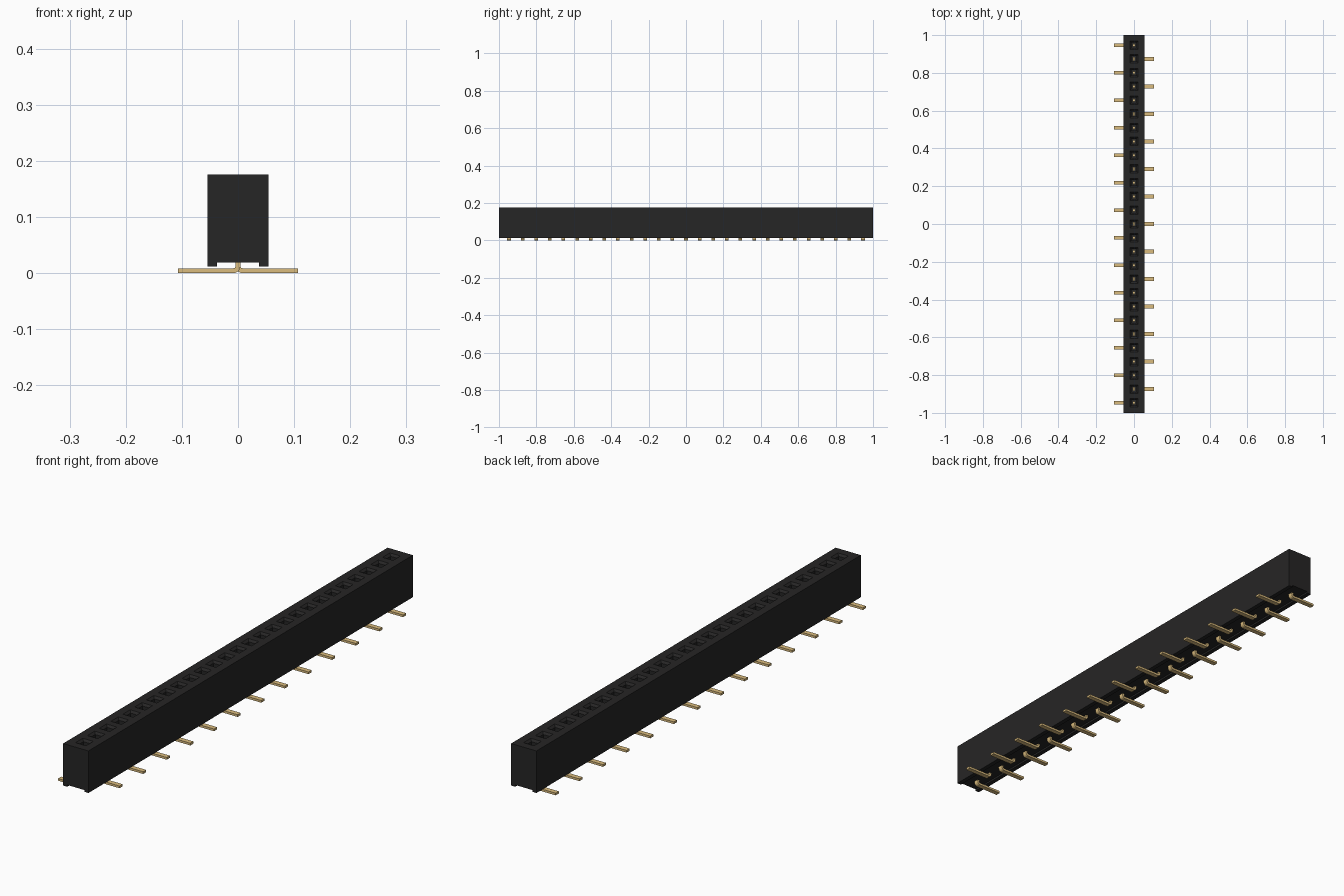
import bpy, bmesh, math
from mathutils import Vector

if "Cube" in bpy.data.objects:
    bpy.data.objects.remove(bpy.data.objects["Cube"], do_unlink=True)

COUNT = 27            # contacts
PITCH = 0.0728
HALF_W = 0.0545       # housing half width
TOP, BOTTOM, GROOVE = 0.176, 0.012, 0.019
T = 0.0086            # contact sheet thickness
PIN_W = 0.019         # contact width along the strip


def material(name, rgb):
    m = bpy.data.materials.new(name)
    m.use_nodes = True
    m.diffuse_color = (*rgb, 1)
    m.node_tree.nodes["Principled BSDF"].inputs["Base Color"].default_value = (*rgb, 1)
    return m


def add_object(name, bm, mat):
    bmesh.ops.recalc_face_normals(bm, faces=bm.faces)
    me = bpy.data.meshes.new(name)
    bm.to_mesh(me)
    bm.free()
    me.materials.append(mat)
    ob = bpy.data.objects.new(name, me)
    bpy.context.collection.objects.link(ob)
    return ob


def extrude_profile(bm, points, y0, y1):
    """Closed x-z outline extruded along y."""
    face = bm.faces.new([bm.verts.new((x, y0, z)) for x, z in points])
    new = bmesh.ops.extrude_face_region(bm, geom=[face])["geom"]
    bmesh.ops.translate(bm, vec=(0, y1 - y0, 0),
                        verts=[v for v in new if isinstance(v, bmesh.types.BMVert)])


black = material("black plastic", (0.0194, 0.0188, 0.0188))
gold = material("gold plating", (0.708, 0.504, 0.210))
rows = [(i - (COUNT - 1) / 2) * PITCH for i in range(COUNT)]

# Housing: grooved block, sliced into one cell per contact
bm = bmesh.new()
outline = [(-HALF_W, BOTTOM), (-0.037, BOTTOM), (-0.037, GROOVE), (0.037, GROOVE),
           (0.037, BOTTOM), (HALF_W, BOTTOM), (HALF_W, TOP), (-HALF_W, TOP)]
extrude_profile(bm, outline, -1, 1)
for i in range(COUNT + 1):
    bmesh.ops.bisect_plane(bm, geom=bm.verts[:] + bm.edges[:] + bm.faces[:],
                           plane_co=(0, (i - COUNT / 2) * PITCH, 0), plane_no=(0, 1, 0))
bmesh.ops.recalc_face_normals(bm, faces=bm.faces)
bm.faces.ensure_lookup_table()
cells = [f for f in bm.faces if f.normal.z > 0.9 and f.calc_center_median().z > TOP - 0.001
         and abs(f.calc_center_median().y) < COUNT / 2 * PITCH]

# Sockets: square mouth, chamfer, then a deep well
for half, z in ((0.0225, TOP), (0.0145, TOP - 0.008), (0.0145, 0.07)):
    bmesh.ops.inset_individual(bm, faces=cells, thickness=0.001)
    for f in cells:
        c = f.calc_center_median()
        for v in f.verts:
            v.co = Vector((math.copysign(half, v.co.x - c.x),
                           c.y + math.copysign(half, v.co.y - c.y), z))
add_object("housing", bm, black)

# Contacts: bent tail with rounded heel, alternating left and right
R = 0.0125
cx, cz = T / 2 - T / 2 + R - T / 2, R      # bend centre
outer = [(cx - R * math.cos(a), cz - R * math.sin(a))
         for a in (math.pi / 2 * k / 5 for k in range(6))]
inner = [(cx - (R - T) * math.cos(a), cz - (R - T) * math.sin(a))
         for a in (math.pi / 2 * k / 5 for k in range(6))]
tail = [(-T / 2, 0.075)] + outer + [(0.107, 0), (0.107, T)] + inner[::-1] + [(T / 2, 0.075)]
for side, name in ((-1, "right_contacts"), (1, "left_contacts")):
    bm = bmesh.new()
    for i, y in enumerate(rows):
        if (1 if i % 2 else -1) != side:
            continue
        extrude_profile(bm, [(side * x, z) for x, z in tail], y - PIN_W / 2, y + PIN_W / 2)
        # Two spring prongs inside the socket
        for s in (-1, 1):
            prong = [(-T / 2, 0.07), (T / 2, 0.07), (T / 2, 0.135), (-T / 2, 0.135)]
            extrude_profile(bm, prong, y + s * 0.0065 - 0.003, y + s * 0.0065 + 0.003)
    add_object(name, bm, gold)
